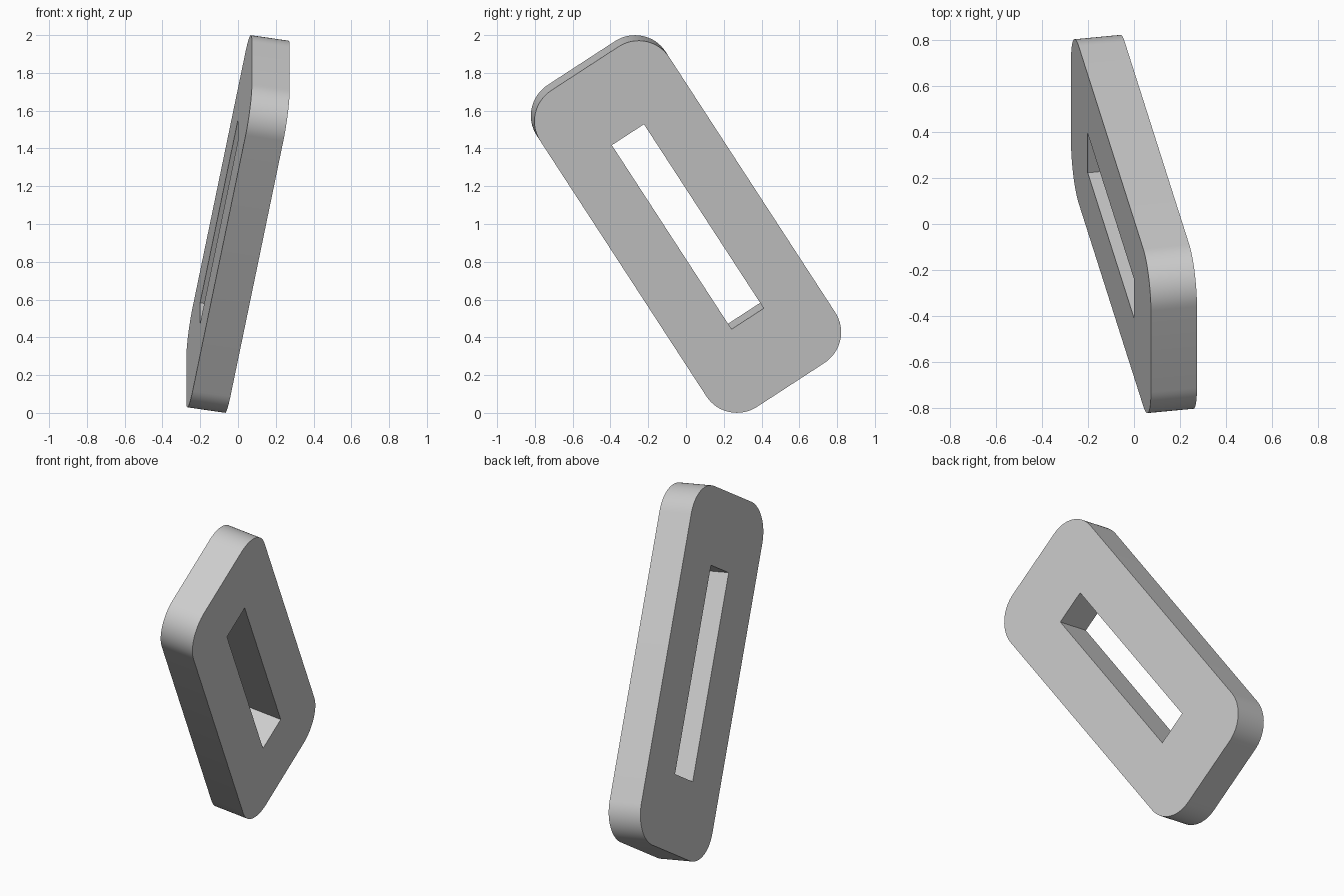
import bpy, bmesh
from math import radians, sin, cos, pi
from mathutils import Matrix

if "Cube" in bpy.data.objects:
    bpy.data.objects.remove(bpy.data.objects["Cube"])

LENGTH, WIDTH, THICK, RADIUS = 2.028, 0.814, 0.203, 0.195
SLOT_LENGTH, SLOT_WIDTH = 1.18, 0.203
STEPS = 16  # segments per rounded corner

grey = bpy.data.materials.new("plain_grey")
grey.use_nodes = True
colour = (0.6, 0.6, 0.6, 1)
grey.diffuse_color = colour
grey.node_tree.nodes["Principled BSDF"].inputs["Base Color"].default_value = colour

# Outline points per corner, with the matching slot corner
corners = [(1, 1), (-1, 1), (-1, -1), (1, -1)]
bm = bmesh.new()


def ring_pair(x):
    """Outer arcs and slot corners on the plane at x."""
    arcs, slot = [], []
    for i, (sy, sz) in enumerate(corners):
        cy, cz = sy * (WIDTH / 2 - RADIUS), sz * (LENGTH / 2 - RADIUS)
        angles = [(i + k / STEPS) * pi / 2 for k in range(STEPS + 1)]
        arcs.append([bm.verts.new((x, cy + RADIUS * cos(a), cz + RADIUS * sin(a)))
                     for a in angles])
        slot.append(bm.verts.new((x, sy * SLOT_WIDTH / 2, sz * SLOT_LENGTH / 2)))
    return arcs, slot


near, far = ring_pair(THICK / 2), ring_pair(-THICK / 2)

# Flat faces: a corner fan and a straight side for each corner
for arcs, slot in (near, far):
    for i in range(4):
        j = (i + 1) % 4
        for a, b in zip(arcs[i], arcs[i][1:]):
            bm.faces.new((slot[i], a, b))
        bm.faces.new((slot[i], arcs[i][-1], arcs[j][0], slot[j]))

# Outer rim and slot walls
for loop_a, loop_b in ((sum(near[0], []), sum(far[0], [])), (near[1], far[1])):
    for k in range(len(loop_a)):
        m = (k + 1) % len(loop_a)
        bm.faces.new((loop_a[k], loop_b[k], loop_b[m], loop_a[m]))

bmesh.ops.recalc_face_normals(bm, faces=bm.faces)

# Lean the plate sideways, then tip it forward
tilt = Matrix.Rotation(radians(33.05), 4, 'X') @ Matrix.Rotation(radians(9.85), 4, 'Y')
bmesh.ops.transform(bm, matrix=Matrix.Translation((0, 0, 1)) @ tilt, verts=bm.verts)

mesh = bpy.data.meshes.new("slotted_plate")
bm.to_mesh(mesh)
bm.free()
mesh.materials.append(grey)
plate = bpy.data.objects.new("slotted_plate", mesh)
bpy.context.collection.objects.link(plate)

bpy.ops.object.select_all(action='DESELECT')
plate.select_set(True)
bpy.context.view_layer.objects.active = plate
bpy.ops.object.shade_smooth_by_angle(angle=radians(30))
